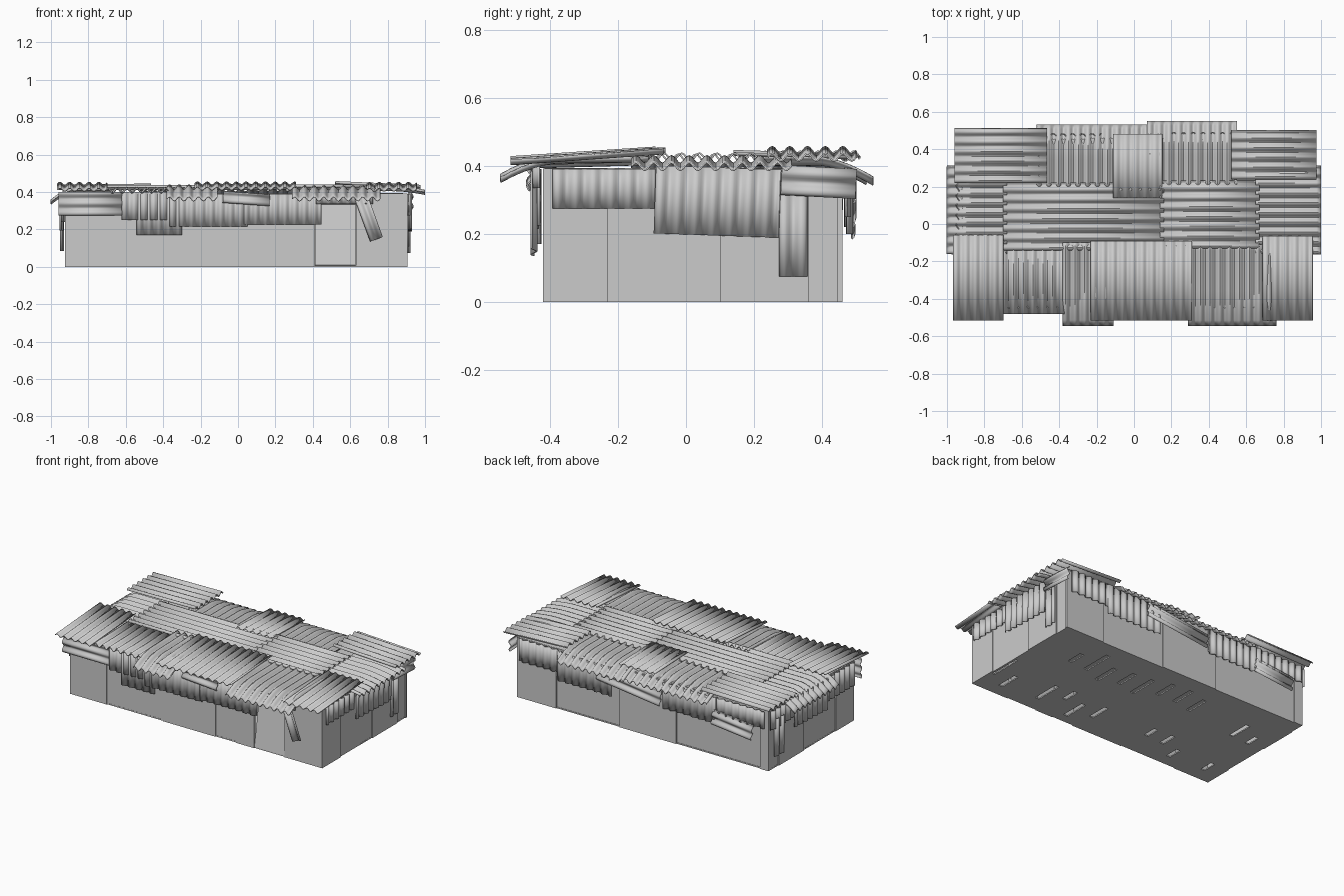
import bpy, bmesh, math, random
from mathutils import Vector, Matrix

if "Cube" in bpy.data.objects:
    bpy.data.objects.remove(bpy.data.objects["Cube"])

random.seed(4)
PITCH, AMP = 0.052, 0.011


def finish(name, bm):
    bmesh.ops.recalc_face_normals(bm, faces=bm.faces)
    me = bpy.data.meshes.new(name)
    bm.to_mesh(me)
    bm.free()
    ob = bpy.data.objects.new(name, me)
    bpy.context.collection.objects.link(ob)
    return ob


def boxes(name, spans):
    """One object made of boxes given as (x0, x1, y0, y1, z0, z1)."""
    bm = bmesh.new()
    for x0, x1, y0, y1, z0, z1 in spans:
        m = Matrix.Translation(((x0 + x1) / 2, (y0 + y1) / 2, (z0 + z1) / 2)) \
            @ Matrix.Diagonal((x1 - x0, y1 - y0, z1 - z0, 1))
        bmesh.ops.create_cube(bm, size=1, matrix=m)
    return finish(name, bm)


# Each mapping turns (s, t, outward) into a point on that side of the shed
SIDES = {
    'roof': lambda s, t, n: Vector((s, t, n)),
    'front': lambda s, t, n: Vector((s, -0.435 - n, t)),
    'back': lambda s, t, n: Vector((s, 0.475 + n, t)),
    'right': lambda s, t, n: Vector((0.915 + n, s, t)),
    'left': lambda s, t, n: Vector((-0.935 - n, s, t)),
}


def sheet(name, side, s0, s1, t0, t1, ridge, n0=0.0, n1=None, tilt=0,
          bend=0, bend_len=0.17, bend_end=0, amp=AMP):
    """Corrugated sheet; ridge 's' or 't'; offset n0 to n1 along the ridge;
    bend drops the low (0) or high (1) end of the ridge direction."""
    n1 = n0 if n1 is None else n1
    a0, a1, b0, b1 = (s0, s1, t0, t1) if ridge == 's' else (t0, t1, s0, s1)
    nb = max(6, round((b1 - b0) / PITCH * 8))
    na = 14 if bend else 2
    cs, ct = (s0 + s1) / 2, (t0 + t1) / 2
    c, sn = math.cos(math.radians(tilt)), math.sin(math.radians(tilt))
    bm = bmesh.new()
    rows = []
    for i in range(na + 1):
        f = i / na
        a = a0 + (a1 - a0) * f
        d = (a - a0) if bend_end == 0 else (a1 - a)
        drop = bend * max(0, 1 - d / bend_len) ** 1.7
        row = []
        for j in range(nb + 1):
            b = b0 + (b1 - b0) * j / nb
            n = n0 + (n1 - n0) * f - drop + amp * math.sin(2 * math.pi * (b - b0) / PITCH)
            s, t = (a, b) if ridge == 's' else (b, a)
            ds, dt = s - cs, t - ct
            row.append(bm.verts.new(SIDES[side](cs + ds * c - dt * sn, ct + ds * sn + dt * c, n)))
        rows.append(row)
    for r, q in zip(rows, rows[1:]):
        for j in range(nb):
            bm.faces.new((r[j], r[j + 1], q[j + 1], q[j]))
    ob = finish(name, bm)
    mod = ob.modifiers.new('thickness', 'SOLIDIFY')
    mod.thickness, mod.offset = 0.005, 0
    bpy.ops.object.select_all(action='DESELECT')
    ob.select_set(True)
    bpy.context.view_layer.objects.active = ob
    bpy.ops.object.shade_smooth_by_angle(angle=math.radians(50))
    return ob


# Wall panels, each stepped slightly in depth
H, T = 0.392, 0.015
front = [(-0.92, -0.66, 0), (-0.66, -0.25, .006), (-0.25, 0.13, 0), (0.13, 0.28, .006),
         (0.28, 0.41, 0), (0.63, 0.905, 0)]
boxes('front_wall', [(a, b, -0.42 + o, -0.42 + o + T, 0, H) for a, b, o in front]
      + [(0.41, 0.63, -0.42, -0.405, 0.33, H)])
back = [(-0.92, -0.86, 0), (-0.86, -0.25, .008), (-0.25, 0.16, 0), (0.16, 0.62, .008), (0.62, 0.905, 0)]
boxes('back_wall', [(a, b, 0.46 - o - T, 0.46 - o, 0, H) for a, b, o in back])
side = [(-0.42, -0.23, 0), (-0.23, 0.1, .006), (0.1, 0.36, 0), (0.36, 0.46, .006)]
boxes('right_wall', [(0.905 - o - T, 0.905 - o, a, b, 0, H) for a, b, o in side])
boxes('left_wall', [(-0.925 + o, -0.925 + o + T, a, b, 0, H) for a, b, o in side])

# Door leaning inward inside its opening
door = boxes('door', [(-0.108, 0.108, -0.006, 0.006, 0, 0.325)])
door.location = (0.52, -0.412, 0.008)
door.rotation_euler = (math.radians(-9), 0, 0)

# Floor boards with scattered gaps
floor, cols = [], 14
step = 1.82 / cols
for i in range(cols):
    x = -0.92 + i * step
    floor.append((x, x + step - 0.03, -0.415, 0.455, 0, 0.008))
    y = -0.415
    for k in range(2):
        g0 = -0.36 + 0.42 * k + random.uniform(0, 0.15)
        g1 = g0 + random.uniform(0.08, 0.22)
        if random.random() < 0.75:
            floor.append((x + step - 0.03, x + step, y, g0, 0, 0.008))
            y = g1
    floor.append((x + step - 0.03, x + step, y, 0.455, 0, 0.008))
boxes('floor_boards', floor)
boxes('roof_deck', [(-0.92, 0.90, -0.415, 0.455, 0.385, 0.393)])

# Roof sheets: middle row
R = 'roof'
sheet('ridge_left_end', R, -1.0, -0.68, -0.16, 0.31, 's', 0.411, bend=0.065, bend_len=0.13)
sheet('ridge_left', R, -0.70, 0.16, -0.14, 0.22, 's', 0.423)
sheet('ridge_right', R, 0.14, 0.67, -0.13, 0.23, 's', 0.426)
sheet('ridge_right_end', R, 0.65, 1.0, -0.16, 0.31, 's', 0.418, bend=0.02, bend_end=1)
# Roof sheets: back row
sheet('back_roof_left', R, -0.52, 0.08, 0.20, 0.53, 't', 0.412, bend=0.055, bend_end=1)
sheet('back_roof_right', R, 0.07, 0.55, 0.20, 0.55, 't', 0.415, bend=0.06, bend_end=1)
sheet('back_roof_patch', R, -0.11, 0.15, 0.14, 0.48, 't', 0.438, 0.428, amp=0.006)
sheet('back_left_corner', R, -0.96, -0.465, 0.22, 0.51, 's', 0.425, 0.432)
sheet('back_right_corner', R, 0.52, 0.975, 0.24, 0.50, 's', 0.445, 0.425)
# Roof sheets: front row
sheet('front_left_corner', R, -0.965, -0.70, -0.515, -0.06, 't', 0.412, 0.444, amp=0.008)
sheet('front_roof_left', R, -0.71, -0.37, -0.48, -0.12, 't', 0.405, 0.415)
sheet('front_roof_bent_left', R, -0.38, -0.11, -0.545, -0.10, 't', 0.418, 0.428, bend=0.055)
sheet('front_roof_middle', R, -0.23, 0.31, -0.515, -0.09, 't', 0.418, 0.446, amp=0.008)
sheet('front_roof_bent_right', R, 0.29, 0.76, -0.545, -0.11, 't', 0.418, 0.424, bend=0.055)
sheet('front_right_corner', R, 0.69, 0.955, -0.515, -0.065, 't', 0.412, 0.444, amp=0.008)

# Sheets hung on the walls: side, s0, s1, t0, t1, ridge, outward offset, tilt
hung = [
    ('front', -0.96, -0.62, 0.275, 0.40, 's', 0.008, 0),
    ('front', -0.62, -0.36, 0.25, 0.40, 't', 0.010, 0),
    ('front', -0.54, -0.30, 0.17, 0.39, 't', 0.000, 0),
    ('front', -0.365, 0.05, 0.215, 0.39, 't', 0.008, 0),
    ('front', 0.03, 0.445, 0.225, 0.39, 't', 0.002, 0),
    ('front', -0.08, 0.17, 0.335, 0.395, 's', 0.024, -4),
    ('front', 0.42, 0.72, 0.335, 0.40, 't', 0.005, 0),
    ('front', 0.665, 0.735, 0.14, 0.38, 't', 0.012, 20),
    ('right', -0.39, -0.09, 0.275, 0.39, 't', -0.003, 0),
    ('right', -0.09, 0.275, 0.195, 0.395, 't', 0.004, -2),
    ('right', 0.28, 0.50, 0.31, 0.395, 's', 0.012, -3),
    ('right', 0.275, 0.355, 0.075, 0.32, 't', -0.003, 0),
    ('left', -0.41, -0.10, 0.24, 0.39, 't', 0.000, 0),
    ('left', -0.12, 0.22, 0.20, 0.395, 't', 0.008, 2),
    ('left', 0.20, 0.46, 0.27, 0.39, 't', 0.000, 0),
    ('left', 0.33, 0.42, 0.085, 0.33, 't', 0.005, 0),
    ('back', 0.57, 0.88, 0.25, 0.395, 't', 0.000, 0),
    ('back', 0.20, 0.60, 0.20, 0.39, 't', 0.006, 0),
    ('back', -0.16, 0.30, 0.26, 0.36, 's', 0.015, 7),
    ('back', -0.55, -0.17, 0.22, 0.39, 't', 0.000, 0),
    ('back', -0.82, -0.53, 0.20, 0.30, 's', 0.012, 6),
    ('back', -0.90, -0.55, 0.28, 0.39, 't', 0.000, 0),
]
for i, (sd, s0, s1, t0, t1, ridge, n, tilt) in enumerate(hung):
    sheet(f'{sd}_hung_sheet_{i + 1}', sd, s0, s1, t0, t1, ridge, n, tilt=tilt, amp=0.008)
